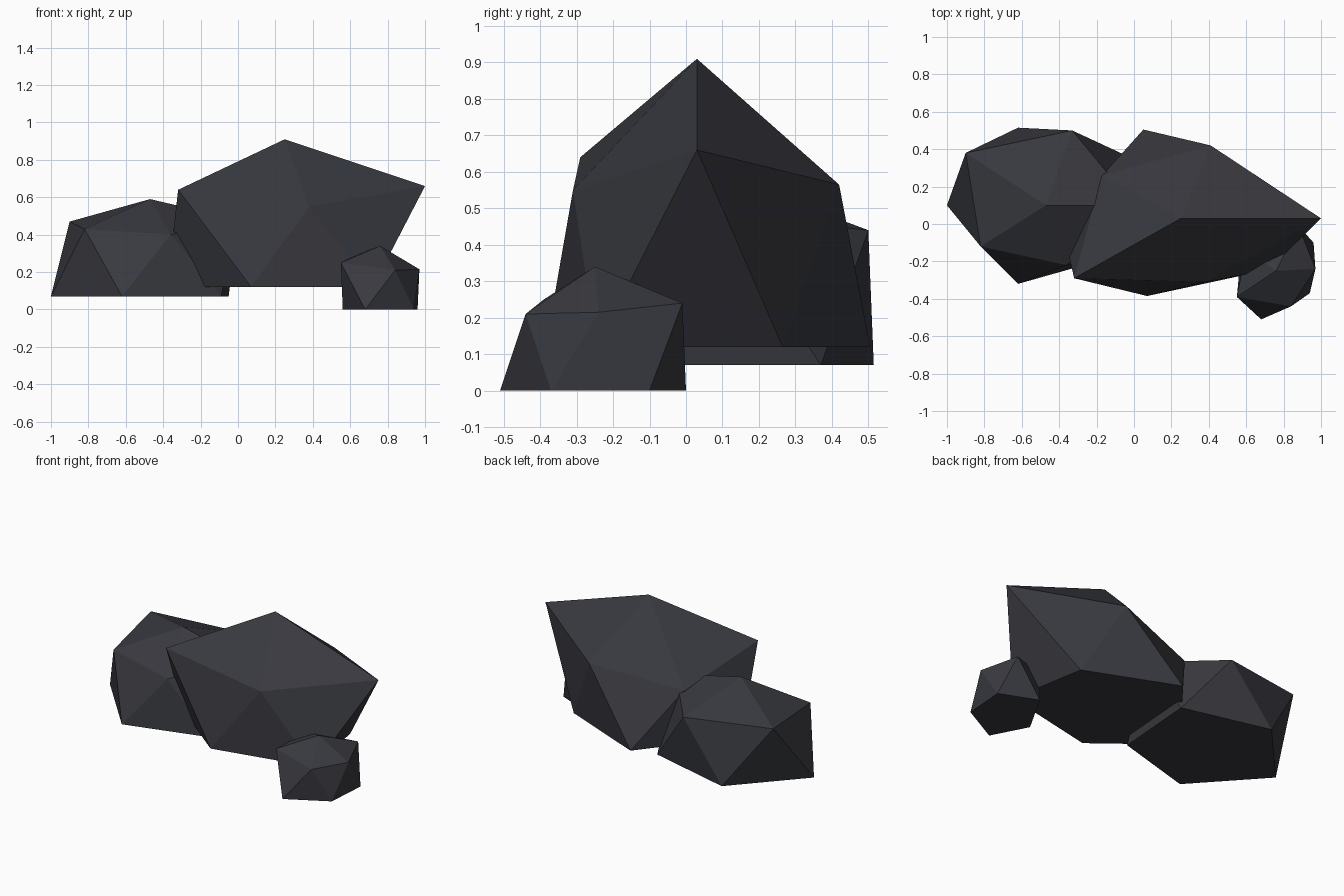
import bpy
import bmesh

if "Cube" in bpy.data.objects:
    bpy.data.objects.remove(bpy.data.objects["Cube"])

stone = bpy.data.materials.new("dark_stone")
stone.diffuse_color = (0.04, 0.041, 0.05, 1)
stone.use_nodes = True
stone.node_tree.nodes["Principled BSDF"].inputs["Base Color"].default_value = stone.diffuse_color


def boulder(name, apex, shoulder, foot, floor):
    """Faceted rock: peak, five shoulder corners, five foot corners, flat underside.
    foot[i] sits between shoulder[i] and shoulder[i + 1], counter-clockwise from above."""
    bm = bmesh.new()
    top = bm.verts.new(apex)
    u = [bm.verts.new(p) for p in shoulder]
    b = [bm.verts.new((x, y, floor)) for x, y in foot]
    n = len(u)
    for i in range(n):
        j = (i + 1) % n
        bm.faces.new((top, u[i], u[j]))
        bm.faces.new((u[i], b[i], u[j]))
        bm.faces.new((u[j], b[i], b[j]))
    bm.faces.new(b[::-1])
    bmesh.ops.recalc_face_normals(bm, faces=bm.faces[:])
    mesh = bpy.data.meshes.new(name)
    bm.to_mesh(mesh)
    bm.free()
    mesh.materials.append(stone)
    bpy.context.collection.objects.link(bpy.data.objects.new(name, mesh))


# Tall central rock leaning to the right
boulder("large_rock", (0.25, 0.03, 0.91),
        [(-0.32, -0.29, 0.64), (0.38, -0.31, 0.55), (1.0, 0.03, 0.66),
         (0.41, 0.42, 0.565), (-0.17, 0.26, 0.48)],
        [(0.07, -0.385), (0.72, -0.245), (0.63, 0.265), (0.05, 0.505), (-0.38, -0.03)],
        0.12)

# Lower rock on the left
boulder("medium_rock", (-0.47, 0.10, 0.59),
        [(-0.82, -0.12, 0.43), (-0.36, -0.22, 0.40), (0.0, 0.10, 0.48),
         (-0.33, 0.50, 0.44), (-0.90, 0.38, 0.47)],
        [(-0.62, -0.32), (-0.09, -0.17), (-0.05, 0.37), (-0.62, 0.515), (-1.0, 0.10)],
        0.07)

# Little rock at the front right
boulder("small_rock", (0.76, -0.25, 0.34),
        [(0.55, -0.39, 0.25), (0.84, -0.44, 0.21), (0.97, -0.24, 0.215),
         (0.88, -0.01, 0.24), (0.60, -0.14, 0.28)],
        [(0.68, -0.51), (0.94, -0.37), (0.96, -0.10), (0.72, 0.0), (0.56, -0.28)],
        0.0)
